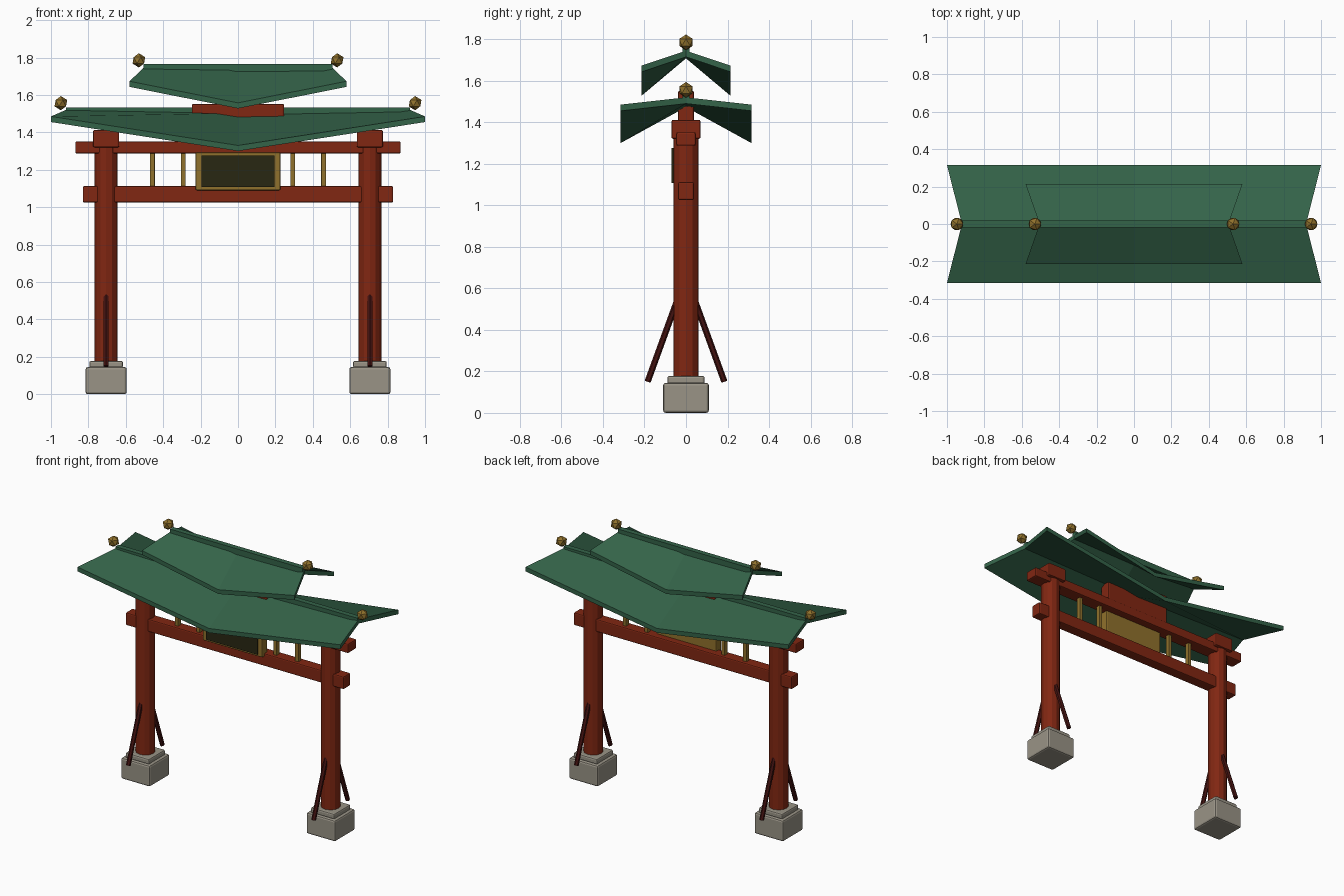
import bpy, bmesh, math
from mathutils import Vector

if "Cube" in bpy.data.objects:
    bpy.data.objects.remove(bpy.data.objects["Cube"])


def material(name, rgb):
    m = bpy.data.materials.new(name)
    m.diffuse_color = (*rgb, 1)
    m.use_nodes = True
    m.node_tree.nodes["Principled BSDF"].inputs["Base Color"].default_value = m.diffuse_color
    return m


RED = material("red_lacquer", (0.22, 0.020, 0.006))
DARK_RED = material("dark_red_wood", (0.055, 0.006, 0.005))
GREEN = material("green_roof", (0.034, 0.125, 0.066))
STONE = material("grey_stone", (0.32, 0.295, 0.24))
GOLD = material("gold", (0.28, 0.165, 0.025))
PANEL = material("dark_panel", (0.022, 0.020, 0.006))


def finish(bm, name, mat):
    bmesh.ops.recalc_face_normals(bm, faces=bm.faces)
    mesh = bpy.data.meshes.new(name)
    bm.to_mesh(mesh)
    bm.free()
    mesh.materials.append(mat)
    obj = bpy.data.objects.new(name, mesh)
    bpy.context.collection.objects.link(obj)
    return obj


def box(name, mat, x, y, z, bevel=0.008):
    """Box from (min, max) ranges with chamfered edges."""
    bm = bmesh.new()
    bmesh.ops.create_cube(bm, size=1)
    for v in bm.verts:
        v.co = [r[0] if c < 0 else r[1] for c, r in zip(v.co, (x, y, z))]
    obj = finish(bm, name, mat)
    if bevel:
        mod = obj.modifiers.new("bevel", 'BEVEL')
        mod.width, mod.segments = bevel, 2
    return obj


def rod(name, mat, a, b, radius, sides):
    """Cylinder between two points."""
    a, b = Vector(a), Vector(b)
    bm = bmesh.new()
    bmesh.ops.create_cone(bm, cap_ends=True, segments=sides, radius1=radius,
                          radius2=radius, depth=(b - a).length)
    obj = finish(bm, name, mat)
    obj.location = (a + b) / 2
    obj.rotation_euler = (b - a).to_track_quat('Z', 'Y').to_euler()
    return obj


def roof(name, eave_x, ridge_x, half_y, end_z, mid_z, ridge_z, ridge_mid_z, thick=0.03):
    """Gabled slab whose eaves sweep up from the middle to the corners."""
    bm = bmesh.new()
    grid = {}
    for i in (-1, 0, 1):
        for j in (-1, 0, 1):
            x = i * (eave_x if j else ridge_x)
            if j:
                z = end_z if i else mid_z
            else:
                z = ridge_z if i else ridge_mid_z
            grid[i, j] = bm.verts.new((x, j * half_y, z))
    for i in (-1, 0):
        for j in (-1, 0):
            bm.faces.new((grid[i, j], grid[i + 1, j], grid[i + 1, j + 1], grid[i, j + 1]))
    new = bmesh.ops.extrude_face_region(bm, geom=bm.faces[:], use_keep_orig=True)["geom"]
    for v in new:
        if isinstance(v, bmesh.types.BMVert):
            v.co.z -= thick
    return finish(bm, name, GREEN)


def finial(name, x, z):
    bm = bmesh.new()
    bmesh.ops.create_icosphere(bm, subdivisions=1, radius=0.038)
    finish(bm, name, GOLD).location = (x, 0, z)


# Posts with stone feet, caps and slanted braces
for side, s in (("left", -1), ("right", 1)):
    px = 0.705 * s
    around = lambda r: (px - r, px + r)
    box(side + "_base_stone", STONE, around(0.11), (-0.11, 0.11), (0, 0.145), 0.012)
    box(side + "_base_collar", STONE, around(0.09), (-0.09, 0.09), (0.14, 0.178), 0.01)
    rod(side + "_post", RED, (px, 0, 0.17), (px, 0, 1.4), 0.061, 12)
    box(side + "_post_cap", RED, around(0.07), (-0.07, 0.07), (1.32, 1.412))
    for end, t in (("front", -1), ("back", 1)):
        rod(side + "_" + end + "_brace", DARK_RED, (px, 0.185 * t, 0.15),
            (px, 0.045 * t, 0.535), 0.015, 6)

# Cross beams and the block carrying the roof
box("lower_beam", RED, (-0.83, 0.83), (-0.038, 0.038), (1.025, 1.112))
box("upper_beam", RED, (-0.87, 0.87), (-0.047, 0.047), (1.287, 1.352))
box("roof_block", RED, (-0.247, 0.247), (-0.038, 0.038), (1.345, 1.552))

# Name board (blank) and slats between the beams
box("board_frame", GOLD, (-0.227, 0.227), (-0.06, -0.005), (1.09, 1.293))
box("board_panel", PANEL, (-0.196, 0.196), (-0.069, -0.055), (1.107, 1.277), 0)
for i, x in enumerate((-0.458, -0.293, 0.293, 0.458)):
    box(f"slat_{i + 1}", GOLD, (x - 0.013, x + 0.013), (-0.016, 0.016), (1.1, 1.295), 0.003)

# Two swept roofs with ridge beams and finials
roof("main_roof", 1.0, 0.92, 0.315, 1.485, 1.33, 1.52, 1.503)
box("main_ridge", GREEN, (-0.92, 0.92), (-0.018, 0.018), (1.49, 1.533), 0)
roof("upper_roof", 0.58, 0.505, 0.214, 1.673, 1.558, 1.745, 1.738)
box("upper_ridge", GREEN, (-0.505, 0.505), (-0.018, 0.018), (1.725, 1.765), 0)
for s in (-1, 1):
    tag = "left" if s < 0 else "right"
    finial("main_finial_" + tag, 0.947 * s, 1.556)
    finial("upper_finial_" + tag, 0.53 * s, 1.785)
